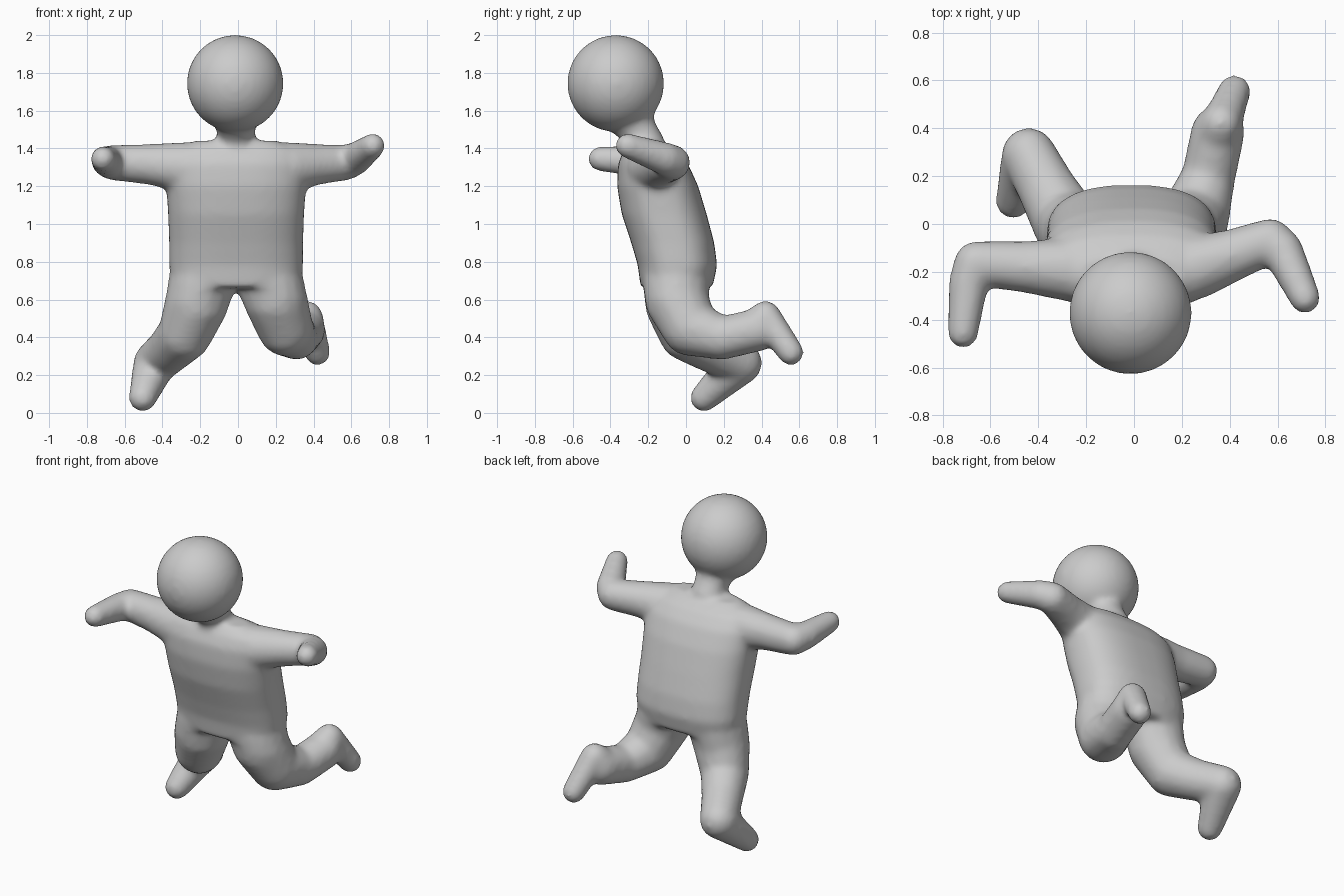
import bpy, bmesh, math
from mathutils import Vector

if "Cube" in bpy.data.objects:
    bpy.data.objects.remove(bpy.data.objects["Cube"])

bm = bmesh.new()


def hull(points):
    """Closed convex piece around a set of points."""
    verts = [bm.verts.new(p) for p in points]
    res = bmesh.ops.convex_hull(bm, input=verts)
    junk = [g for g in res["geom_interior"] if isinstance(g, bmesh.types.BMVert)]
    if junk:
        bmesh.ops.delete(bm, geom=junk, context='VERTS')


def ball(x, y, z, r, n=16):
    pts = [Vector((x, y, z + r)), Vector((x, y, z - r))]
    for i in range(1, n // 2):
        a = math.pi * 2 * i / n
        for j in range(n):
            b = math.tau * j / n
            pts.append(Vector((x + r * math.sin(a) * math.cos(b),
                               y + r * math.sin(a) * math.sin(b),
                               z + r * math.cos(a))))
    return pts


def ring(z, cx, cy, hx, hy, n=40, e=2.5):
    """Rounded-box cross-section."""
    pts = []
    for i in range(n):
        c, s = math.cos(math.tau * i / n), math.sin(math.tau * i / n)
        pts.append(Vector((cx + hx * math.copysign(abs(c) ** (2 / e), c),
                           cy + hy * math.copysign(abs(s) ** (2 / e), s), z)))
    return pts


def chain(shape, nodes):
    for a, b in zip(nodes, nodes[1:]):
        hull(shape(*a) + shape(*b))


# torso, leaning forward
chain(ring, [(0.66, -0.01, -0.05, 0.34, 0.19), (0.78, -0.01, -0.045, 0.355, 0.21),
             (0.90, -0.01, -0.07, 0.355, 0.22), (1.05, -0.01, -0.115, 0.36, 0.225),
             (1.20, -0.01, -0.15, 0.37, 0.215), (1.32, -0.01, -0.175, 0.37, 0.185),
             (1.39, -0.01, -0.19, 0.34, 0.14), (1.44, -0.01, -0.21, 0.22, 0.08)])

# neck and head
chain(ball, [(-0.01, -0.22, 1.42, 0.11), (-0.01, -0.25, 1.49, 0.10), (-0.015, -0.32, 1.60, 0.13)])
hull(ball(-0.015, -0.372, 1.744, 0.257, 32))

# arms: shoulder, elbow, hand
chain(ball, [(-0.28, -0.19, 1.30, 0.135), (-0.45, -0.18, 1.315, 0.11),
             (-0.66, -0.165, 1.325, 0.095), (-0.69, -0.24, 1.33, 0.085),
             (-0.715, -0.455, 1.345, 0.066)])
chain(ball, [(0.26, -0.18, 1.30, 0.135), (0.41, -0.13, 1.315, 0.11),
             (0.57, -0.07, 1.325, 0.095), (0.62, -0.11, 1.345, 0.088),
             (0.715, -0.31, 1.415, 0.066)])

# legs: hip, thigh, knee, ankle, toe
chain(ball, [(-0.19, -0.05, 0.70, 0.18), (-0.22, -0.05, 0.58, 0.17),
             (-0.28, 0.00, 0.42, 0.145), (-0.36, 0.14, 0.335, 0.125),
             (-0.44, 0.29, 0.265, 0.115), (-0.505, 0.095, 0.08, 0.075)])
chain(ball, [(0.17, -0.05, 0.70, 0.18), (0.20, -0.05, 0.60, 0.17),
             (0.25, 0.02, 0.45, 0.15), (0.31, 0.19, 0.395, 0.115),
             (0.35, 0.38, 0.44, 0.115), (0.365, 0.42, 0.51, 0.085),
             (0.42, 0.555, 0.32, 0.07)])

bmesh.ops.recalc_face_normals(bm, faces=bm.faces)
mesh = bpy.data.meshes.new("figure_body")
bm.to_mesh(mesh)
bm.free()
body = bpy.data.objects.new("figure_body", mesh)
bpy.context.collection.objects.link(body)

# fuse the pieces into one soft skin
skin = body.modifiers.new("fuse", 'REMESH')
skin.mode = 'VOXEL'
skin.voxel_size = 0.016
skin.use_smooth_shade = True
soft = body.modifiers.new("soften", 'SMOOTH')
soft.factor = 0.5
soft.iterations = 14
